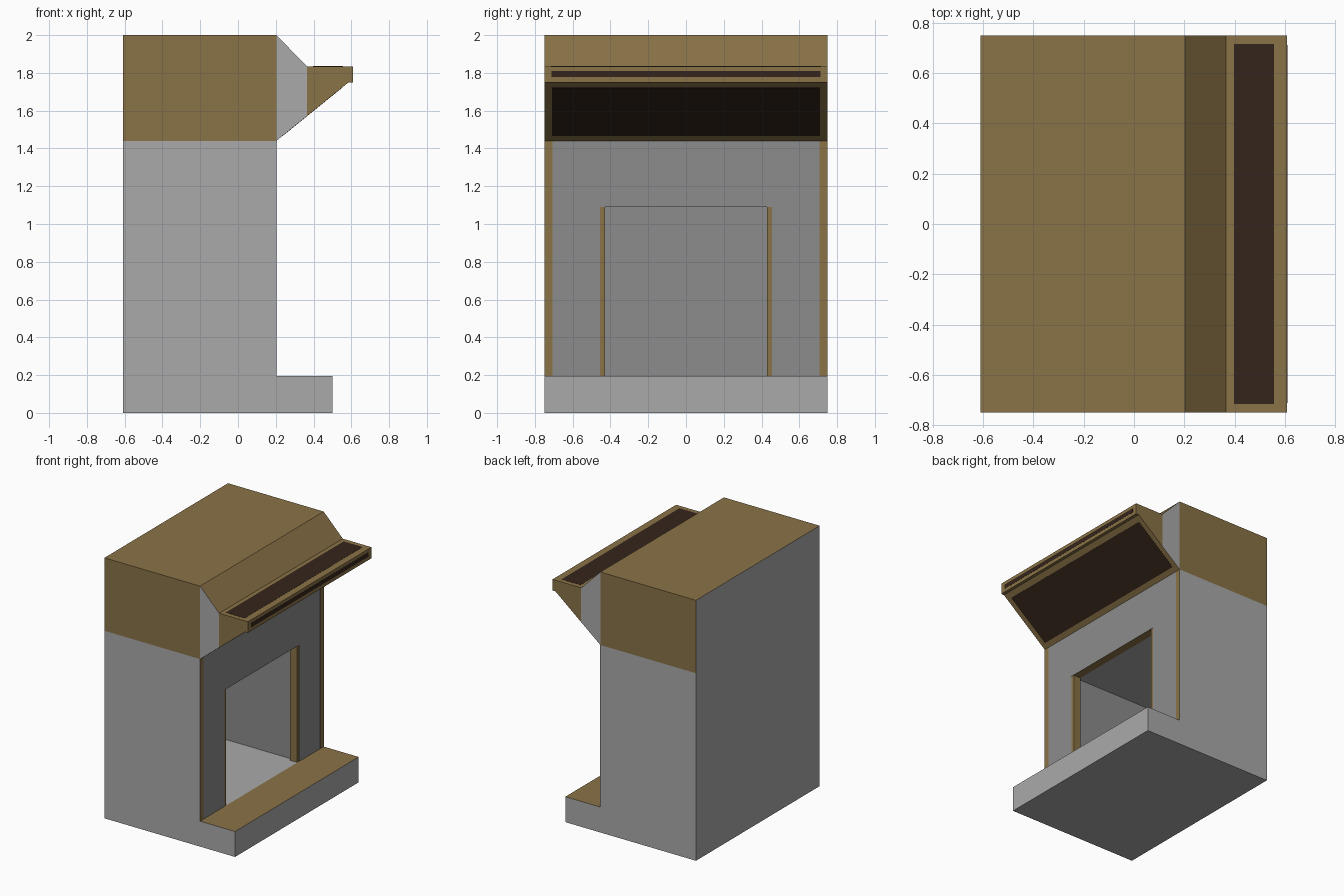
import bpy, bmesh

if "Cube" in bpy.data.objects:
    bpy.data.objects.remove(bpy.data.objects["Cube"])


def material(name, rgb):
    m = bpy.data.materials.new(name)
    m.diffuse_color = (*rgb, 1)
    m.use_nodes = True
    m.node_tree.nodes["Principled BSDF"].inputs["Base Color"].default_value = m.diffuse_color
    return m


GREY = material("light_stone", (0.40, 0.40, 0.40))
STONE = material("dark_stone", (0.262, 0.262, 0.262))
WOOD = material("wood", (0.253, 0.17, 0.062))
DARK = material("dark_inlay", (0.034, 0.018, 0.0105))


def prism(name, pts, y0, y1, ends=GREY, edges=()):
    """Extrude an x-z profile along y. edges = material of each profile edge."""
    bm = bmesh.new()
    a = [bm.verts.new((x, y0, z)) for x, z in pts]
    b = [bm.verts.new((x, y1, z)) for x, z in pts]
    n = len(pts)
    slots = []
    for m in [*edges, ends]:
        if m not in slots:
            slots.append(m)
    for loop in (a, b[::-1]):
        bm.faces.new(loop).material_index = slots.index(ends)
    for i in range(n):
        j = (i + 1) % n
        f = bm.faces.new((a[i], b[i], b[j], a[j]))
        f.material_index = slots.index(edges[i])
    bmesh.ops.recalc_face_normals(bm, faces=bm.faces)
    me = bpy.data.meshes.new(name)
    bm.to_mesh(me)
    bm.free()
    for m in slots:
        me.materials.append(m)
    ob = bpy.data.objects.new(name, me)
    bpy.context.collection.objects.link(ob)
    return ob


def box(name, x0, x1, y0, y1, z0, z1, ends=GREY, edges=None):
    """Box; edges = materials of bottom, right, top, left."""
    return prism(name, [(x0, z0), (x1, z0), (x1, z1), (x0, z1)], y0, y1,
                 ends, edges or [ends] * 4)


W = 0.75      # half width
T = 0.001     # thickness of the flush inlays
BACK, FRONT = -0.61, 0.203
HEARTH, SHELF = 0.195, 1.44

# Hearth slab, wooden in front of the breast and grey under the firebox
prism("hearth", [(BACK, 0), (0.5, 0), (0.5, HEARTH), (FRONT, HEARTH), (BACK, HEARTH)],
      -W, W, GREY, [GREY, GREY, WOOD, GREY, GREY])

# Chimney breast with the firebox cut into it (same slot order on both)
breast = box("chimney_breast", BACK, FRONT, -W, W, HEARTH, SHELF,
             GREY, [GREY, STONE, GREY, GREY])
cutter = box("firebox_cutter", -0.56, 0.4, -0.455, 0.455, 0.1, 1.09,
             STONE, [GREY, STONE, GREY, STONE])
cutter.hide_render = True
cutter.hide_viewport = True
cut = breast.modifiers.new("firebox", 'BOOLEAN')
cut.operation = 'DIFFERENCE'
cut.object = cutter

# Wooden corner strips and opening trim on both sides
for side, s in (("left", -1), ("right", 1)):
    ys = sorted((s * 0.708, s * W))
    box(f"corner_strip_{side}", FRONT, FRONT + T, *ys, HEARTH, SHELF, WOOD)
    ys = sorted((s * 0.43, s * 0.455))
    box(f"opening_trim_{side}", 0.14, FRONT - 0.003, *ys, HEARTH, 1.09, WOOD)
box("opening_soffit", 0.14, FRONT, -0.43, 0.43, 1.09 - T, 1.09, WOOD)

# Upper block: wood all round, grey at the back
prism("upper_block", [(BACK, SHELF), (FRONT, SHELF), (FRONT, 2), (BACK, 2)],
      -W, W, WOOD, [WOOD, WOOD, WOOD, GREY])

# Sloped hood with grey cheeks
prism("hood", [(FRONT, SHELF), (0.365, 1.571), (0.365, 1.835), (FRONT, 2)],
      -W, W, GREY, [WOOD] * 4)

# Mantel shelf
prism("mantel", [(0.365, 1.571), (0.585, 1.75), (0.609, 1.75), (0.609, 1.835), (0.365, 1.835)],
      -W, W, WOOD, [WOOD] * 5)

# Dark inlays: mantel top, mantel front edge, sloped underside
box("mantel_top_inlay", 0.397, 0.557, -0.715, 0.715, 1.835, 1.835 + T, DARK)
box("mantel_front_inlay", 0.609, 0.609 + T, -0.712, 0.712, 1.777, 1.81, DARK)
nx, nz = 0.63 * T, -0.777 * T
p, q = (0.235, 1.466), (0.55, 1.7215)
prism("underside_inlay", [p, (p[0] + nx, p[1] + nz), (q[0] + nx, q[1] + nz), q],
      -0.71, 0.71, DARK, [DARK] * 4)
